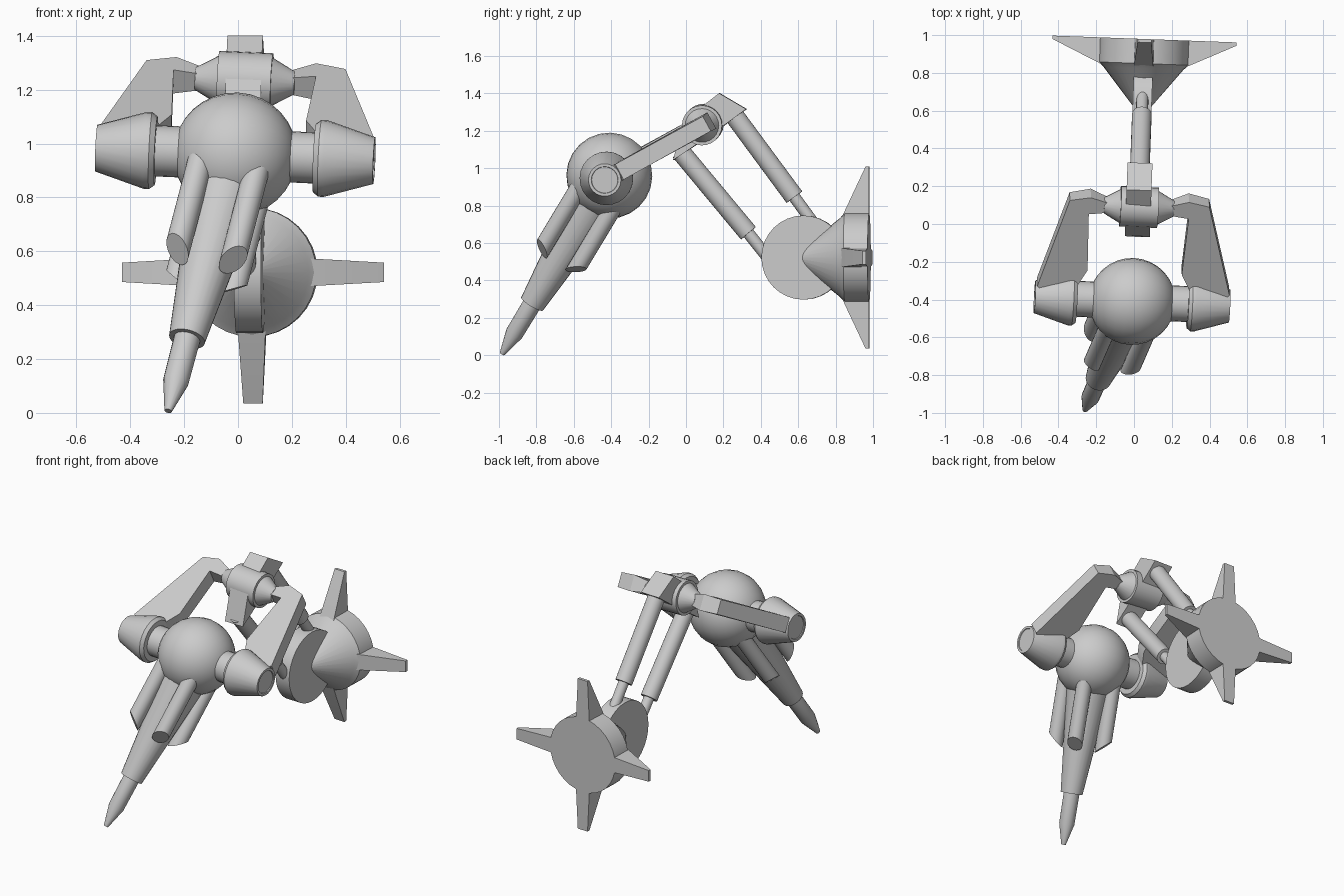
import bpy, bmesh, math
from mathutils import Matrix, Vector

cube = bpy.data.objects.get("Cube")
if cube:
    bpy.data.objects.remove(cube, do_unlink=True)


def finish(name, bm, matrix):
    """Turn a bmesh into a smooth-shaded object with sharp edges kept."""
    bm.transform(matrix)
    bmesh.ops.recalc_face_normals(bm, faces=bm.faces)
    for f in bm.faces:
        f.smooth = True
    for e in bm.edges:
        e.smooth = len(e.link_faces) == 2 and e.calc_face_angle(0) < math.radians(30)
    mesh = bpy.data.meshes.new(name)
    bm.to_mesh(mesh)
    bm.free()
    obj = bpy.data.objects.new(name, mesh)
    bpy.context.collection.objects.link(obj)
    return obj


def frame(origin, x, y, z):
    m = Matrix((x, y, z)).transposed().to_4x4()
    m.translation = origin
    return m


def along(p, direction):
    """Matrix that puts local z along a direction, starting at p."""
    return Matrix.Translation(p) @ Vector(direction).to_track_quat('Z', 'Y').to_matrix().to_4x4()


def lathe(name, profile, matrix, sides=24):
    """Revolve (distance, radius) pairs around local z and cap both ends."""
    bm = bmesh.new()
    rings = []
    for t, r in profile:
        rings.append([bm.verts.new((r * math.cos(a), r * math.sin(a), t))
                      for a in (math.tau * i / sides for i in range(sides))])
    for low, high in zip(rings, rings[1:]):
        for i in range(sides):
            j = (i + 1) % sides
            bm.faces.new((low[i], low[j], high[j], high[i]))
    bm.faces.new(rings[0])
    bm.faces.new(rings[-1])
    return finish(name, bm, matrix)


def prism(name, low, high, matrix):
    """Join two matching outlines into a solid."""
    bm = bmesh.new()
    a = [bm.verts.new(p) for p in low]
    b = [bm.verts.new(p) for p in high]
    for i in range(len(a)):
        j = (i + 1) % len(a)
        bm.faces.new((a[i], a[j], b[j], b[i]))
    bm.faces.new(a)
    bm.faces.new(b)
    return finish(name, bm, matrix)


# Head frame: x across the pods, y from the ball towards the shoulder hub
centre = Vector((-0.01, -0.41, 0.96))
across = Vector((1, -0.048, -0.045)).normalized()
back = Vector((0.04, 0.5, 0.273))
back = (back - across * back.dot(across)).normalized()
head = frame(centre, across, back, across.cross(back))
HUB = 0.571

# Ball head
bm = bmesh.new()
bmesh.ops.create_uvsphere(bm, u_segments=24, v_segments=16, radius=0.23)
finish("ball_head", bm, head @ Matrix.Rotation(math.pi / 2, 4, 'Y'))

# Side pods, necks and arms, mirrored
arm = [(0.17, 0.545, 0.035), (0.17, 0.605, 0.035), (0.26, 0.64, 0.05),
       (0.37, 0.615, 0.045), (0.51, 0.09, 0.047), (0.44, 0.02, 0.047),
       (0.30, 0.10, 0.047), (0.25, 0.20, 0.047), (0.265, 0.54, 0.05)]
for side, s in (("left", 1), ("right", -1)):
    axis = head @ along((0, 0, 0), (s, 0, 0))
    lathe(side + "_neck", [(0.1, 0.095), (0.31, 0.095)], axis)
    lathe(side + "_pod", [(0.295, 0.128), (0.315, 0.143), (0.335, 0.143), (0.517, 0.087),
                          (0.517, 0.072), (0.512, 0.07)], axis)
    prism(side + "_arm", [(s * x, y, -h) for x, y, h in arm],
          [(s * x, y, h) for x, y, h in arm], head)

# Shoulder hub with tapered ends
lathe("shoulder_hub", [(-0.185, 0.042), (-0.1, 0.09), (-0.1, 0.107), (0.1, 0.107),
                       (0.1, 0.09), (0.185, 0.042)],
      head @ along((0, HUB, 0), (1, 0, 0)))

# Barrel and tip
aim = (Vector((-0.26, -0.985, 0.005)) - centre).normalized()
side_dir = (Vector((1, 0, 0)) - aim * aim.x).normalized()
barrel = frame(centre, side_dir, aim.cross(side_dir), aim)
lathe("barrel", [(0.1, 0.14), (0.82, 0.068)], barrel)
lathe("barrel_tip", [(0.78, 0.05), (1.01, 0.048), (1.14, 0.014)], barrel, 16)

# Four rods around the barrel with ends cut on a slant
for name, sx, sy in (("front_left", 1, 1), ("front_right", -1, 1),
                     ("rear_left", 1, -1), ("rear_right", -1, -1)):
    bm = bmesh.new()
    bmesh.ops.create_cone(bm, cap_ends=True, segments=20, radius1=0.048,
                          radius2=0.048, depth=0.46)
    out = Vector((sx, sy, 0)).normalized()
    for v in bm.verts:
        if v.co.z > 0:
            v.co.z -= 0.85 * v.co.dot(out)
    finish(name + "_barrel_rod", bm,
           barrel @ Matrix.Translation(out * 0.15 + Vector((0, 0, 0.28))))

# Leg frame: slightly turned about z
leg = Matrix.Translation((0.02, 0, 0)) @ Matrix.Rotation(-0.037, 4, 'Z')

# Bracket that carries both leg struts
outline = [(-0.067, 1.043), (-0.013, 1.251), (0.179, 1.401),
           (0.324, 1.316), (0.20, 1.225), (0.029, 1.107)]
prism("leg_bracket", [(-0.066, y, z) for y, z in outline],
      [(0.066, y, z) for y, z in outline], leg)

# Telescopic struts
struts = {"upper": ((0.255, 1.285), (0.58, 0.845), (0.69, 0.695)),
          "lower": ((-0.03, 1.09), (0.334, 0.652), (0.475, 0.475))}
for name, points in struts.items():
    top, mid, end = (Vector((0, y, z)) for y, z in points)
    lathe(name + "_strut", [(0, 0.052), ((mid - top).length, 0.052)],
          leg @ along(top, mid - top))
    lathe(name + "_strut_rod", [(-0.05, 0.032), ((end - mid).length, 0.032)],
          leg @ along(mid, end - mid), 16)

# Ankle wheel
lathe("ankle_wheel", [(-0.05, 0.225), (0.05, 0.225)],
      leg @ along((0, 0.63, 0.522), (1, 0, 0)), 32)

# Foot: cone flaring into a drum, axis pointing back
foot = leg @ Matrix.Translation((0, 0, 0.522)) @ Matrix.Rotation(-math.pi / 2, 4, 'X')
lathe("foot", [(0.565, 0.002), (0.825, 0.212), (0.85, 0.24), (0.98, 0.24)], foot, 32)

# Four tapered foot fins
fin = [(0.15, 0.81, 0.053), (0.205, 0.83, 0.052), (0.487, 0.962, 0.036),
       (0.487, 0.98, 0.036), (0.15, 0.98, 0.053)]
for i, name in enumerate(("left", "lower", "right", "upper")):
    prism(name + "_foot_fin", [(r, -w, t) for r, t, w in fin],
          [(r, w, t) for r, t, w in fin],
          foot @ Matrix.Rotation(i * math.pi / 2, 4, 'Z'))
